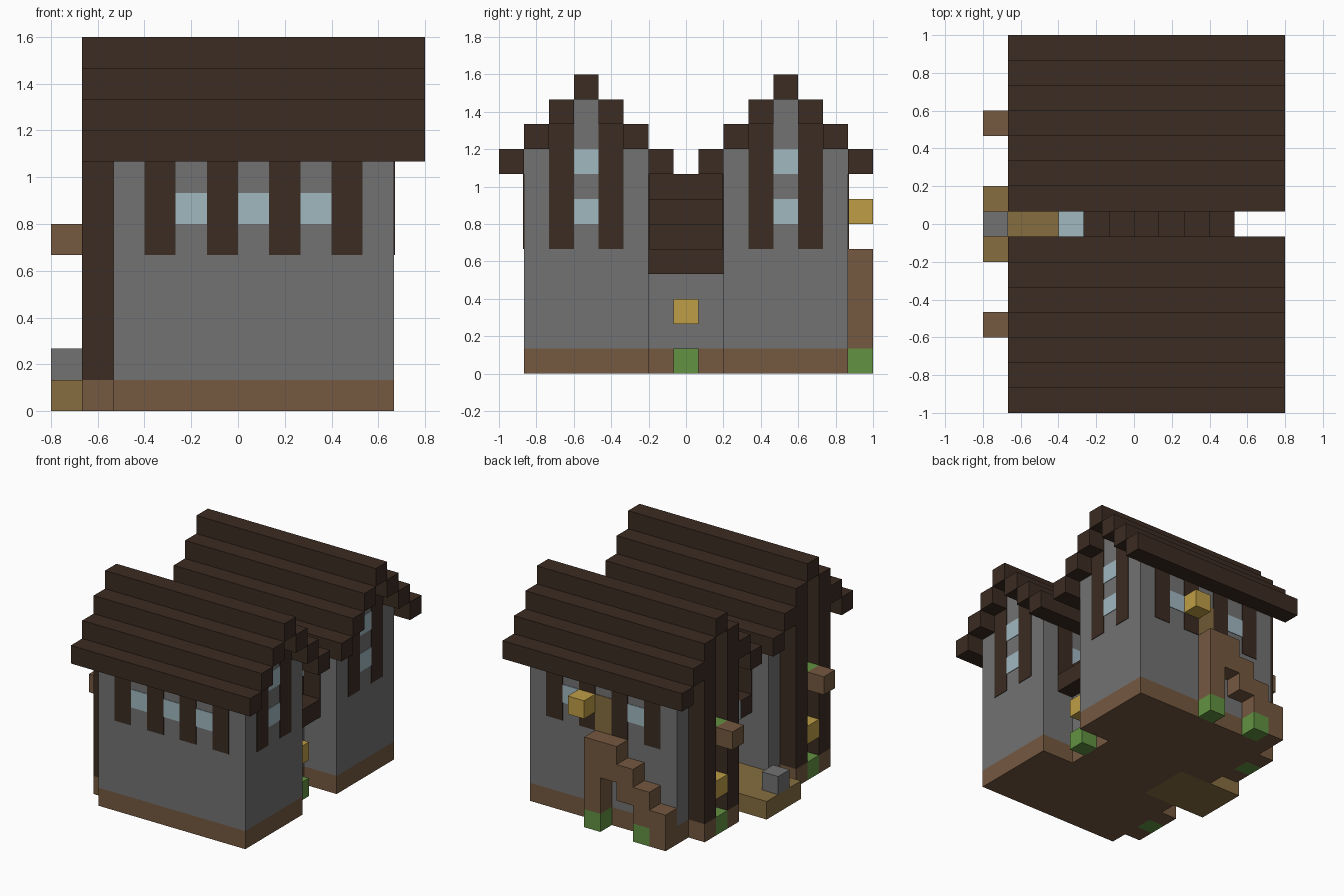
import bpy, bmesh
from mathutils import Vector

cube = bpy.data.objects.get("Cube")
if cube:
    bpy.data.objects.remove(cube, do_unlink=True)

U = 2 / 15       # one building block
T = 0.03         # plate thickness, in blocks


def material(name, color):
    m = bpy.data.materials.new(name)
    m.use_nodes = True
    m.diffuse_color = (*color, 1)
    m.node_tree.nodes["Principled BSDF"].inputs["Base Color"].default_value = (*color, 1)
    return m


TIMBER = material("dark timber", (0.045, 0.025, 0.016))
STONE = material("grey stone", (0.17, 0.17, 0.17))
EARTH = material("brown wood", (0.178, 0.098, 0.051))
TAN = material("tan planks", (0.238, 0.153, 0.051))
GLASS = material("pale blue glass", (0.35, 0.48, 0.53))
LAMP = material("yellow lamp", (0.515, 0.337, 0.061))
LEAF = material("green leaf", (0.122, 0.287, 0.054))


def finish(name, bm, mat):
    bmesh.ops.recalc_face_normals(bm, faces=bm.faces)
    for v in bm.verts:
        v.co = Vector((v.co.x - 6, v.co.y - 7.5, v.co.z)) * U
    me = bpy.data.meshes.new(name)
    bm.to_mesh(me)
    bm.free()
    me.materials.append(mat)
    ob = bpy.data.objects.new(name, me)
    bpy.context.scene.collection.objects.link(ob)
    return ob


def blocks(name, mat, boxes, mirror=False):
    """Boxes as (x, y, z, width, depth, height) in block units."""
    bm = bmesh.new()
    for x, y, z, w, d, h in boxes:
        if mirror:
            y = 15 - y - d
        for v in bmesh.ops.create_cube(bm, size=1)["verts"]:
            v.co = Vector((x + (v.co.x + .5) * w, y + (v.co.y + .5) * d, z + (v.co.z + .5) * h))
    return finish(name, bm, mat)


def stepped_wall(name, mat, outline, extrude):
    bm = bmesh.new()
    face = bm.faces.new([bm.verts.new(p) for p in outline])
    res = bmesh.ops.extrude_face_region(bm, geom=[face])
    bmesh.ops.translate(bm, vec=extrude, verts=[v for v in res["geom"] if isinstance(v, bmesh.types.BMVert)])
    return finish(name, bm, mat)


def stair_outline(start, tops, bottom):
    pts = [(start, bottom)]
    for n, top in enumerate(tops):
        pts += [(start + n, top), (start + n + 1, top)]
    return pts + [(start + len(tops), bottom)]


# Two matching wings
for wing, back in (("front", False), ("back", True)):
    outline = stair_outline(9 if back else 1, (9, 10, 11, 10, 9), 1)
    stepped_wall(wing + "_wing_walls", STONE, [(2, y, z) for y, z in outline], (9, 0, 0))
    blocks(wing + "_wing_base", EARTH, [(2, 1, 0, 9, 5, 1)], back)
    roof = []
    for n in range(4):
        for y in {n, 6 - n}:
            roof.append((1, y, 8 + n, 11, 1, 1))
    blocks(wing + "_stepped_roof", TIMBER, roof, back)

    # Flush timbers and windows
    timbers, panes = [], []
    for y in (1 - T, 6):
        timbers += [(x, y, 5, 1, T, 3) for x in (3, 5, 7, 9)]
        panes += [(x, y, 6, 1, T, 1) for x in (4, 6, 8) if not (back and x == 6 and y < 1)]
    for x in (2 - T, 11):
        timbers += [(x, y, 5, T, 1, 5) for y in (2, 4)]
        panes += [(x, 3, z, T, 1, 1) for z in (6, 8)]
    blocks(wing + "_wall_timbers", TIMBER, timbers, back)
    blocks(wing + "_windows", GLASS, panes, back)

    # End posts with planter, lamp and shrub between them
    blocks(wing + "_end_posts", TIMBER, [(1, y, 1, 1, 1, 9) for y in (2, 4)], back)
    blocks(wing + "_post_feet", EARTH, [(1, y, 0, 1, 1, 1) for y in (2, 4)], back)
    blocks(wing + "_planter", EARTH, [(0, 3, 5, 1, 1, 1)], back)
    blocks(wing + "_plants", LEAF, [(1, 3, z, 1, 1, 1) for z in (0, 5)], back)
    blocks(wing + "_end_lamp", LAMP, [(1, 3, 2, 1, 1, 1)], back)

# Connecting hall between the wings
hall = stair_outline(4, (5, 6, 7, 6, 5), 1)
stepped_wall("hall_walls", STONE, [(x, 6, z) for x, z in hall], (0, 3, 0))
blocks("hall_base", EARTH, [(4, 6, 0, 5, 3, 1)])
hall_roof = [(x, 6, 7 - abs(x - 6), 1, 3, 1) for x in range(4, 10)]
hall_roof += [(3, y, 4, 1, 1, 1) for y in (6, 8)]
blocks("hall_roof", TIMBER, hall_roof)
blocks("hall_skylight", GLASS, [(3, 7, 4, 1, 1, 1)])
blocks("hall_lamp", LAMP, [(9, 7, 2, 1, 1, 1)])
blocks("hall_shrub", LEAF, [(9, 7, 0, 1, 1, 1)])

# Entrance platform
blocks("entrance_platform", TAN, [(0, 6, 0, 4, 3, 1)])
blocks("entrance_stone", STONE, [(0, 7, 1, 1, 1, 1)])

# Outside staircase on the back, leading to a raised door
blocks("back_staircase", EARTH, [(6, 14, 1, 1, 1, 4)] + [(x, 14, x - 2, 1, 1, 2) for x in range(2, 6)])
blocks("staircase_shrubs", LEAF, [(x, 14, 0, 1, 1, 1) for x in (3, 6)])
blocks("back_door", TAN, [(6, 14, 5, 1, T, 2)])
blocks("back_door_lamp", LAMP, [(7, 14, 6, 1, 1, 1)])
